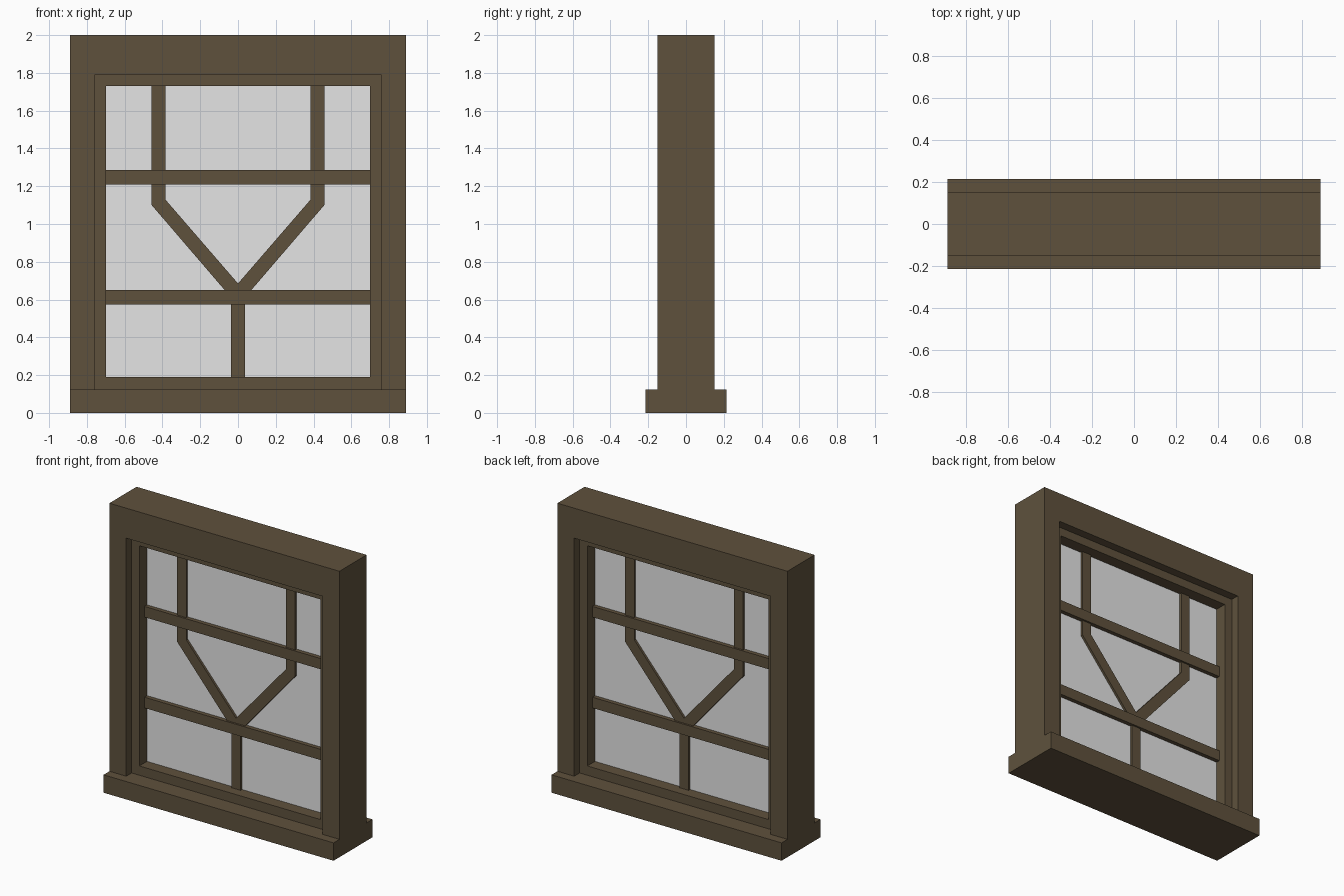
import bpy, bmesh

if "Cube" in bpy.data.objects:
    bpy.data.objects.remove(bpy.data.objects["Cube"])


def material(name, rgb):
    m = bpy.data.materials.new(name)
    m.diffuse_color = (*rgb, 1)
    m.use_nodes = True
    m.node_tree.nodes["Principled BSDF"].inputs["Base Color"].default_value = m.diffuse_color
    return m


WOOD = material("dark_wood", (0.114, 0.083, 0.046))
GLASS = material("pale_glass", (0.78, 0.78, 0.78))


def half_panel(name, profile, depth, mat):
    """Extrude a left-half (x, z) profile from -depth to +depth in y, then mirror it in x."""
    bm = bmesh.new()
    face = bm.faces.new([bm.verts.new((x, -depth, z)) for x, z in profile])
    ext = bmesh.ops.extrude_face_region(bm, geom=[face])
    verts = [v for v in ext["geom"] if isinstance(v, bmesh.types.BMVert)]
    bmesh.ops.translate(bm, verts=verts, vec=(0, 2 * depth, 0))
    bmesh.ops.recalc_face_normals(bm, faces=bm.faces)
    # open the seam on the mirror plane
    seam = [f for f in bm.faces if all(abs(v.co.x) < 1e-5 for v in f.verts)]
    bmesh.ops.delete(bm, geom=seam, context="FACES")
    mesh = bpy.data.meshes.new(name)
    bm.to_mesh(mesh)
    bm.free()
    mesh.materials.append(mat)
    ob = bpy.data.objects.new(name, mesh)
    bpy.context.collection.objects.link(ob)
    mod = ob.modifiers.new("mirror", "MIRROR")
    mod.use_axis[0] = True
    mod.use_clip = True
    return ob


def strip(x, z0, z1):
    return [(-x, z0), (0, z0), (0, z1), (-x, z1)]


# Sill
half_panel("sill", strip(0.89, 0, 0.125), 0.215, WOOD)

# Outer frame: jambs and head
half_panel("outer_frame", [(-0.89, 0.125), (-0.76, 0.125), (-0.76, 1.79),
                           (0, 1.79), (0, 2), (-0.89, 2)], 0.15, WOOD)

# Recessed sash ring
half_panel("sash", [(0, 0.125), (-0.76, 0.125), (-0.76, 1.79), (0, 1.79),
                    (0, 1.73), (-0.70, 1.73), (-0.70, 0.19), (0, 0.19)], 0.09, WOOD)

# Horizontal glazing bars
for name, z in (("lower_bar", 0.575), ("upper_bar", 1.21)):
    half_panel(name, strip(0.70, z, z + 0.075), 0.035, WOOD)

# Y-shaped bar: uprights, diagonals and centre post
half_panel("forked_bar", [(-0.457, 1.73), (-0.457, 1.10), (-0.036, 0.61), (-0.036, 0.19),
                          (0, 0.19), (0, 0.685), (-0.385, 1.13), (-0.385, 1.73)], 0.022, WOOD)

# Glass pane
half_panel("glass_pane", strip(0.70, 0.19, 1.73), 0.006, GLASS)
